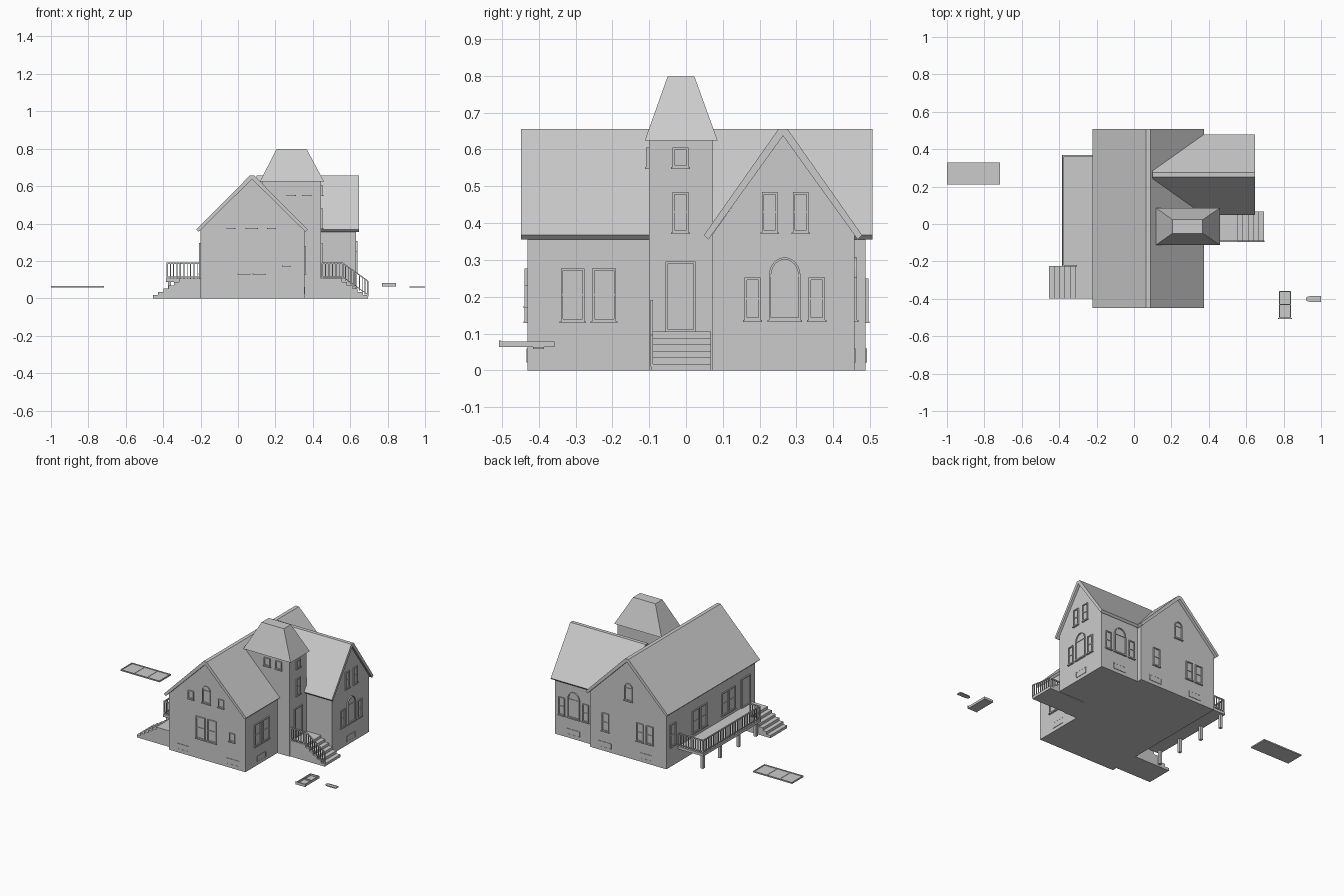
import bpy, bmesh, math
from mathutils import Vector, Matrix

cube = bpy.data.objects.get("Cube")
if cube:
    bpy.data.objects.remove(cube)

grey = bpy.data.materials.new("plain_grey")
grey.use_nodes = True
colour = (0.6, 0.6, 0.6, 1)
grey.diffuse_color = colour
grey.node_tree.nodes["Principled BSDF"].inputs["Base Color"].default_value = colour

X, Y, Z = Vector((1, 0, 0)), Vector((0, 1, 0)), Vector((0, 0, 1))


def finish(name, bm):
    bmesh.ops.recalc_face_normals(bm, faces=bm.faces)
    mesh = bpy.data.meshes.new(name)
    bm.to_mesh(mesh)
    bm.free()
    mesh.materials.append(grey)
    bpy.context.collection.objects.link(bpy.data.objects.new(name, mesh))


def frame(origin, u, n, v=Z):
    """Local axes: u along the surface, n outward, v up the surface."""
    m = Matrix((u, n, v)).transposed().to_4x4()
    m.translation = Vector(origin)
    return m


def loop(bm, pts, m, d):
    return [bm.verts.new(m @ Vector((a, d, b))) for a, b in pts]


def bridge(bm, a, b):
    for i in range(len(a)):
        j = (i + 1) % len(a)
        bm.faces.new((a[i], a[j], b[j], b[i]))


def prism(bm, pts, m, d0, d1):
    a, b = loop(bm, pts, m, d0), loop(bm, pts, m, d1)
    bridge(bm, a, b)
    bm.faces.new(a)
    bm.faces.new(b)


def ring(bm, outer, inner, m, d0, d1):
    loops = [loop(bm, p, m, d) for p, d in ((outer, d0), (outer, d1), (inner, d1), (inner, d0))]
    for i in range(4):
        bridge(bm, loops[i], loops[(i + 1) % 4])


def rect(a0, a1, b0, b1):
    return [(a0, b0), (a1, b0), (a1, b1), (a0, b1)]


def box(bm, lo, hi):
    prism(bm, rect(lo[0], hi[0], lo[2], hi[2]), Matrix(), lo[1], hi[1])


def beam(bm, p, q, w, h):
    """Straight bar with upright ends, level or sloping."""
    p, q = Vector(p), Vector(q)
    side = (q - p).cross(Z).normalized() * w / 2
    up = Z * h / 2
    ends = [[bm.verts.new(e + s) for s in (side + up, side - up, -side - up, up - side)] for e in (p, q)]
    bridge(bm, *ends)
    for e in ends:
        bm.faces.new(e)


def solid(name, pts, m, d0, d1):
    bm = bmesh.new()
    prism(bm, pts, m, d0, d1)
    finish(name, bm)


ALONG_Y, ALONG_X = Matrix(), frame((0, 0, 0), Y, X)

# Main house and wing walls
solid("main_walls", [(-.2, 0), (.355, 0), (.355, .37), (.0755, .642), (-.2, .37)], ALONG_Y, -.43, .488)
solid("wing_walls", [(.072, 0), (.457, 0), (.457, .37), (.2645, .64), (.072, .37)], ALONG_X, .2, .63)


def roof(name, centre, half, m, d0, d1):
    """Gable roof slab with a narrow flat ridge."""
    outer = [(-half, .367), (-.012, .656), (.012, .656), (half, .367)]
    inner = [(half - .012, .355), (0, .637), (.012 - half, .355)]
    solid(name, [(centre + a, b) for a, b in outer + inner], m, d0, d1)


roof("main_roof", .075, .298, ALONG_Y, -.448, .507)
roof("wing_roof", .2635, .215, ALONG_X, .1, .646)

# Tower with a hipped, flat topped roof
bm = bmesh.new()
box(bm, (.13, -.1, 0), (.445, .073, .63))
finish("tower_walls", bm)
bm = bmesh.new()
low = [bm.verts.new((a, b, .624)) for a, b in rect(.117, .46, -.112, .086)]
top = [bm.verts.new((a, b, .798)) for a, b in rect(.206, .367, -.05, .023)]
bridge(bm, low, top)
bm.faces.new(low)
bm.faces.new(top)
finish("tower_roof", bm)


# Steps
def steps(name, start, edge, tread, y0, y1, count=5, high=.105):
    pts, x, rise = [(start, 0), (start, high), (edge, high)], edge, high / (count + 1)
    for i in range(1, count + 1):
        pts += [(x, high - i * rise), (x + tread, high - i * rise)]
        x += tread
    solid(name, pts + [(x, 0)], ALONG_Y, y0, y1)


steps("entry_steps", .4, .555, .028, -.095, .068)
steps("porch_steps", -.19, -.315, -.028, -.398, -.225)

# Porch deck and its posts
bm = bmesh.new()
box(bm, (-.385, -.226, .088), (-.195, .37, .105))
finish("porch_deck", bm)
bm = bmesh.new()
for y in (-.2, -.02, .17, .35):
    box(bm, (-.375, y - .009, 0), (-.357, y + .009, .09))
finish("porch_posts", bm)


# Railings
def railing(name, path, height=.083):
    bm = bmesh.new()
    for p, q in zip(path, path[1:]):
        p, q = Vector(p), Vector(q)
        beam(bm, p + Z * height, q + Z * height, .008, .007)
        beam(bm, p + Z * .01, q + Z * .01, .005, .005)
        n = max(2, round((q - p).length / .018))
        for i in range(n + 1):
            c, r = p.lerp(q, i / n), .004 if i in (0, n) else .0022
            box(bm, (c.x - r, c.y - r, c.z), (c.x + r, c.y + r, c.z + height))
    finish(name, bm)


D = .105
railing("porch_railing", [(-.31, -.222, D), (-.379, -.222, D), (-.379, .364, D), (-.2, .364, D)])
railing("entry_railing", [(.45, -.093, D), (.56, -.093, D), (.694, -.093, .01)])


# Windows and doors
def outline(a0, a1, b0, b1, arch, inset):
    a0, a1, b0, b1 = a0 + inset, a1 - inset, b0 + inset, b1 - inset
    if not arch:
        return rect(a0, a1, b0, b1)
    c, r, spring = (a0 + a1) / 2, (a1 - a0) / 2, b1 - arch + inset
    curve = [(c + r * math.cos(math.pi * i / 12), spring + (b1 - spring) * math.sin(math.pi * i / 12))
             for i in range(13)]
    return [(a0, b0), (a1, b0)] + curve


def opening(name, m, a0, a1, b0, b1, arch=0, rails=1, mullions=0, sill=True, trim=.006, out=.008):
    bm = bmesh.new()
    outer, inner = outline(a0, a1, b0, b1, arch, 0), outline(a0, a1, b0, b1, arch, trim)
    ring(bm, outer, inner, m, -.002, out)
    prism(bm, inner, m, -.002, .002)
    top = b1 - arch if arch else b1
    for i in range(rails):
        z = top if arch and rails == 1 else b0 + (top - b0) * (i + 1) / (rails + 1)
        prism(bm, rect(a0 + trim, a1 - trim, z - .002, z + .002), m, 0, out - .002)
    for i in range(mullions):
        a = a0 + (a1 - a0) * (i + 1) / (mullions + 1)
        prism(bm, rect(a - .002, a + .002, b0 + trim, b1 - trim), m, 0, out - .002)
    if sill:
        prism(bm, rect(a0 - .004, a1 + .004, b0 - .005, b0), m, -.002, out + .003)
    finish(name, bm)


FRONT, BACK = frame((0, -.43, 0), X, -Y), frame((0, .488, 0), X, Y)
SIDE, PORCH = frame((.355, 0, 0), Y, X), frame((-.2, 0, 0), Y, -X)
WING, WING_BACK = frame((.63, 0, 0), Y, X), frame((0, .457, 0), X, Y)
TOWER, TOWER_FRONT = frame((.445, 0, 0), Y, X), frame((0, -.1, 0), X, -Y)

# Ground floor windows in pairs
for a in (0, .082):
    opening("front_window", FRONT, a, a + .064, .133, .276)
for a in (-.34, -.255):
    opening("side_window", SIDE, a, a + .065, .133, .277)
for a in (-.105, -.035, .215):
    opening("back_window", BACK, a, a + .05, .133, .25)
opening("front_small_window", FRONT, .24, .28, .175, .23, rails=0)

# Gable windows
for label, m in (("front", FRONT), ("back", BACK)):
    opening(label + "_gable_window", m, .045, .102, .377, .49, arch=.032)
for a in (-.058, .16):
    opening("front_attic_window", FRONT, a, a + .04, .377, .43, rails=0)
for a in (.206, .29):
    opening("wing_upper_window", WING, a, a + .043, .375, .484)

# Arched windows with sidelights on the wing
for m, c in ((WING, .268), (WING_BACK, .492)):
    opening("wing_arched_window", m, c - .043, c + .043, .137, .307, arch=.05)
    for s in (-1, 1):
        opening("wing_sidelight", m, c + s * .087 - .022, c + s * .087 + .022, .137, .252)

# Tower openings
opening("entry_door", TOWER, -.055, .026, .105, .296, rails=0, sill=False)
opening("tower_middle_window", TOWER, -.037, .007, .375, .484)
opening("tower_top_window", TOWER, -.037, .007, .552, .605, rails=0)
for a in (.262, .345):
    opening("tower_front_window", TOWER_FRONT, a, a + .043, .552, .605, rails=0)

# Porch doors and windows
opening("porch_end_window", PORCH, .395, .455, .133, .277)
opening("porch_door", PORCH, -.375, -.28, .105, .296, rails=0, sill=False)
for a in (-.22, -.148, .075, .155):
    opening("porch_window", PORCH, a, a + .068, .133, .28)

# Basement windows
for m, starts in ((FRONT, (-.14, .22)), (BACK, (-.1, .2)), (SIDE, (-.31,)), (WING, (.225,)), (WING_BACK, (.45,))):
    for a in starts:
        opening("basement_window", m, a, a + .09, .022, .06, rails=0, sill=False, trim=.004, out=.003)

# Loose windows lying beside the house
opening("loose_wide_window", frame((0, 0, .06), X, Z, Y), -1, -.716, .21, .33,
        rails=0, mullions=2, sill=False, out=.006)
opening("loose_sash_window", frame((0, 0, .065), X, Z, Y), .775, .84, -.503, -.357, out=.013)
opening("loose_arched_window", frame((0, 0, .06), Y, Z, -X), -.416, -.386, -1, -.918,
        arch=.025, sill=False, trim=.004, out=.004)
